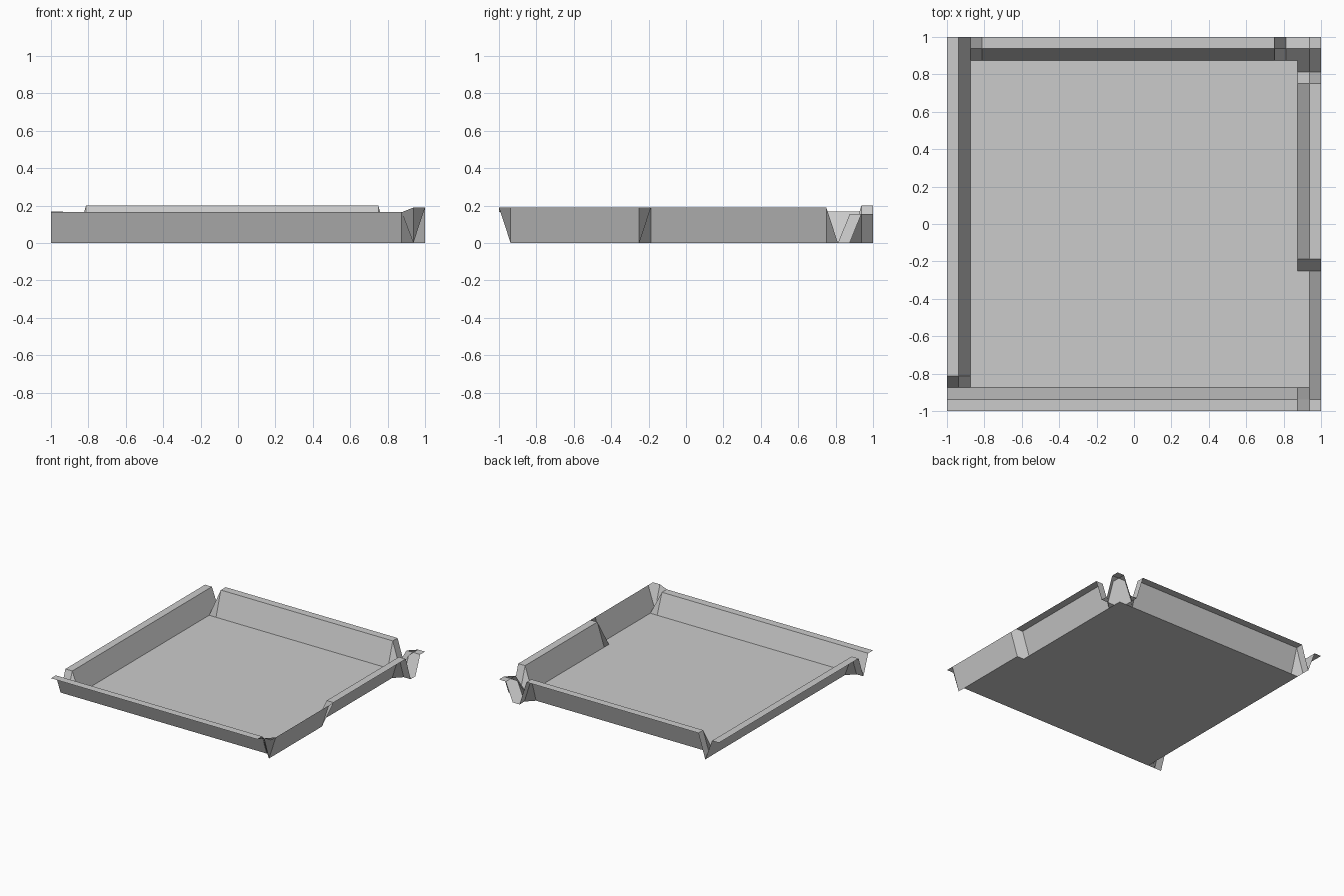
import bpy
import bmesh

if "Cube" in bpy.data.objects:
    bpy.data.objects.remove(bpy.data.objects["Cube"])

# Grid lines where the sheet folds (1/16 unit steps near the rims)
S = 0.0625
XS = [-1, -1 + S, -1 + 2 * S, -1 + 3 * S, 0.75, 1 - 3 * S, 1 - 2 * S, 1 - S, 1]
YS = [-1, -1 + S, -1 + 2 * S, -1 + 3 * S, -0.25, -0.25 + S,
      0.75, 1 - 3 * S, 1 - 2 * S, 1 - S, 1]

# Rim heights
FRONT, LEFT, BACK, RIGHT, CORNER = 0.165, 0.17, 0.20, 0.19, 0.155


def height(x, y):
    # front rim
    if y <= -1 + S and x <= 1 - 2 * S:
        return FRONT
    # left rim
    if x <= -1 + S and y >= -1 + 3 * S:
        return LEFT
    # back rim, with a notch at both ends
    if y >= 1 - S and -1 + 3 * S <= x <= 0.75:
        return BACK
    # right rim: one cell wide at the rear, outer edge only at the front
    if y <= 0.75 and (x == 1 or (x == 1 - S and (y >= -0.25 + S or y == -1))):
        return RIGHT
    # raised rear right corner
    if x >= 1 - S and y >= 1 - S:
        return CORNER
    if (x, y) in ((1 - S, 1 - 2 * S), (1 - 2 * S, 1 - S)):
        return CORNER
    return 0.0


# Tray: one open folded sheet
bm = bmesh.new()
rows = [[bm.verts.new((x, y, height(x, y))) for x in XS] for y in YS]
for low, high in zip(rows, rows[1:]):
    for i in range(len(XS) - 1):
        bm.faces.new((low[i], low[i + 1], high[i + 1], high[i]))

mesh = bpy.data.meshes.new("tray")
bm.to_mesh(mesh)
bm.free()

grey = bpy.data.materials.new("light grey")
grey.diffuse_color = (0.6, 0.6, 0.6, 1)
grey.use_nodes = True
grey.node_tree.nodes["Principled BSDF"].inputs["Base Color"].default_value = grey.diffuse_color
mesh.materials.append(grey)
tray = bpy.data.objects.new("tray", mesh)
bpy.context.collection.objects.link(tray)
